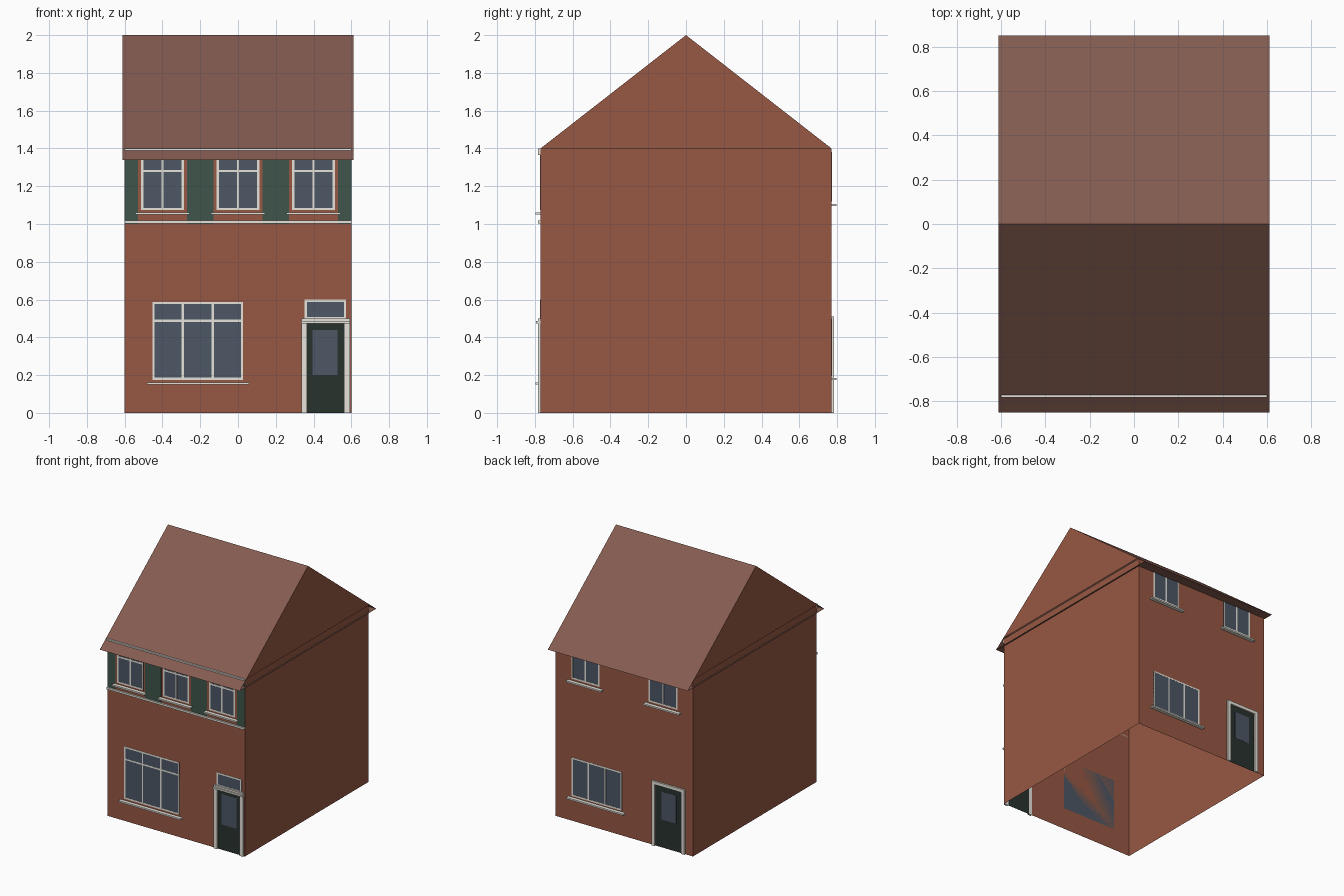
import bpy, bmesh
from mathutils import Matrix, Vector

if "Cube" in bpy.data.objects:
    bpy.data.objects.remove(bpy.data.objects["Cube"])

W, D = 0.6, 0.77          # half width and half depth of the walls
EAVE, RIDGE = 1.4, 2.0
RX, RY = 0.611, 0.85      # half width and half depth of the roof
FRONT, BACK = -1, 1


def material(name, rgb):
    m = bpy.data.materials.new(name)
    m.diffuse_color = (*rgb, 1)
    m.use_nodes = True
    m.node_tree.nodes["Principled BSDF"].inputs["Base Color"].default_value = m.diffuse_color
    return m


BRICK = material("brick", (0.31, 0.098, 0.056))
TILE = material("roof_tile", (0.23, 0.105, 0.08))
GREEN = material("green_cladding", (0.05, 0.09, 0.07))
GLASS = material("glass", (0.075, 0.095, 0.13))
CREAM = material("cream_paint", (0.8, 0.77, 0.71))
DARK = material("door_paint", (0.022, 0.032, 0.027))


def finish(name, bm, mat):
    mesh = bpy.data.meshes.new(name)
    bm.to_mesh(mesh)
    bm.free()
    mesh.materials.append(mat)
    ob = bpy.data.objects.new(name, mesh)
    bpy.context.collection.objects.link(ob)
    return ob


def slabs(name, mat, side, out, rects):
    """Boxes standing 'out' proud of a wall; rects are (x0, x1, z0, z1)."""
    bm = bmesh.new()
    for x0, x1, z0, z1 in rects:
        centre = Vector(((x0 + x1) / 2, side * (D + out / 2), (z0 + z1) / 2))
        size = Matrix.Diagonal((x1 - x0, out, z1 - z0, 1))
        bmesh.ops.create_cube(bm, size=1, matrix=Matrix.Translation(centre) @ size)
    return finish(name, bm, mat)


def window(name, side, x0, x1, z0, z1, panes, transom=None, sill=None, t=0.012):
    slabs(name + "_glass", GLASS, side, 0.001, [(x0, x1, z0, z1)])
    bars = [(x0, x0 + t, z0, z1), (x1 - t, x1, z0, z1),
            (x0, x1, z0, z0 + t), (x0, x1, z1 - t, z1)]
    for i in range(1, panes):
        x = x0 + (x1 - x0) * i / panes
        bars.append((x - t / 2, x + t / 2, z0, z1))
    if transom:
        bars.append((x0, x1, transom - t / 2, transom + t / 2))
    slabs(name + "_frame", CREAM, side, 0.002, bars)
    if sill:
        slabs(name + "_sill", CREAM, side, 0.027,
              [(x0 - 0.03, x1 + 0.03, sill - 0.006, sill + 0.006)])


# Brick walls, open at top and bottom
bm = bmesh.new()
bmesh.ops.create_cube(bm, size=1, matrix=Matrix.Translation((0, 0, EAVE / 2))
                      @ Matrix.Diagonal((2 * W, 2 * D, EAVE, 1)))
bm.normal_update()
bmesh.ops.delete(bm, geom=[f for f in bm.faces if abs(f.normal.z) > 0.5],
                 context='FACES_ONLY')
finish("walls", bm, BRICK)

# Gable sheets flush with the roof edge
bm = bmesh.new()
ends = [[bm.verts.new((x, y, z)) for y, z in ((-D, EAVE), (D, EAVE), (0, RIDGE))]
        for x in (-RX, RX)]
bm.faces.new(ends[0][::-1])
bm.faces.new(ends[1])
finish("gables", bm, BRICK)

# Thin pitched roof with flat soffit
RZ = RIDGE - RY * (RIDGE - EAVE) / D
bm = bmesh.new()
a, b, c = [[bm.verts.new((x, y, z)) for x in (-RX, RX)]
           for y, z in ((-RY, RZ), (0, RIDGE), (RY, RZ))]
bm.faces.new((a[0], a[1], b[1], b[0]))
bm.faces.new((b[0], b[1], c[1], c[0]))
bm.faces.new((c[0], c[1], a[1], a[0]))
finish("roof", bm, TILE)

# Green cladding between the upper front windows, with trims above and below
slabs("cladding", GREEN, FRONT, 0.001,
      [(-W, -0.53, 1.0, EAVE), (-0.27, -0.13, 1.0, EAVE),
       (0.13, 0.27, 1.0, EAVE), (0.53, W, 1.0, EAVE)])
slabs("lower_trim", CREAM, FRONT, 0.013, [(-W, W, 1.003, 1.018)])
slabs("eaves_trim", CREAM, FRONT, 0.013, [(-W, W, 1.365, EAVE)])

# Front windows
for i, x in enumerate((-0.4, 0, 0.4)):
    window(f"front_upper_window_{i + 1}", FRONT, x - 0.113, x + 0.113,
           1.073, 1.39, 2, 1.28, 1.055)
window("front_lower_window", FRONT, -0.453, 0.027, 0.175, 0.588, 3, 0.488, 0.156)

# Front door with pilasters, cornice and fanlight
slabs("front_door", DARK, FRONT, 0.001, [(0.36, 0.565, 0, 0.475)])
slabs("front_door_glass", GLASS, FRONT, 0.002, [(0.395, 0.527, 0.2, 0.44)])
slabs("front_pilasters", CREAM, FRONT, 0.014,
      [(0.335, 0.365, 0, 0.476), (0.56, 0.592, 0, 0.476), (0.335, 0.592, 0.485, 0.5)])
slabs("front_door_cornice", CREAM, FRONT, 0.025, [(0.333, 0.594, 0.474, 0.487)])
window("fanlight", FRONT, 0.353, 0.572, 0.495, 0.6, 1)

# Back windows
for i, (x0, x1, z0, z1, panes, sill) in enumerate((
        (0.215, 0.46, 1.12, 1.38, 2, 1.1), (-0.465, -0.215, 1.12, 1.38, 2, 1.1),
        (0.02, 0.457, 0.195, 0.5, 3, 0.18))):
    window(f"back_window_{i + 1}", BACK, x0, x1, z0, z1, panes, None, sill)

# Back door with surround
slabs("back_door", DARK, BACK, 0.001, [(-0.51, -0.27, 0, 0.49)])
slabs("back_door_glass", GLASS, BACK, 0.002, [(-0.455, -0.325, 0.22, 0.44)])
slabs("back_door_surround", CREAM, BACK, 0.014,
      [(-0.533, -0.505, 0, 0.51), (-0.275, -0.247, 0, 0.51), (-0.533, -0.247, 0.485, 0.51)])
